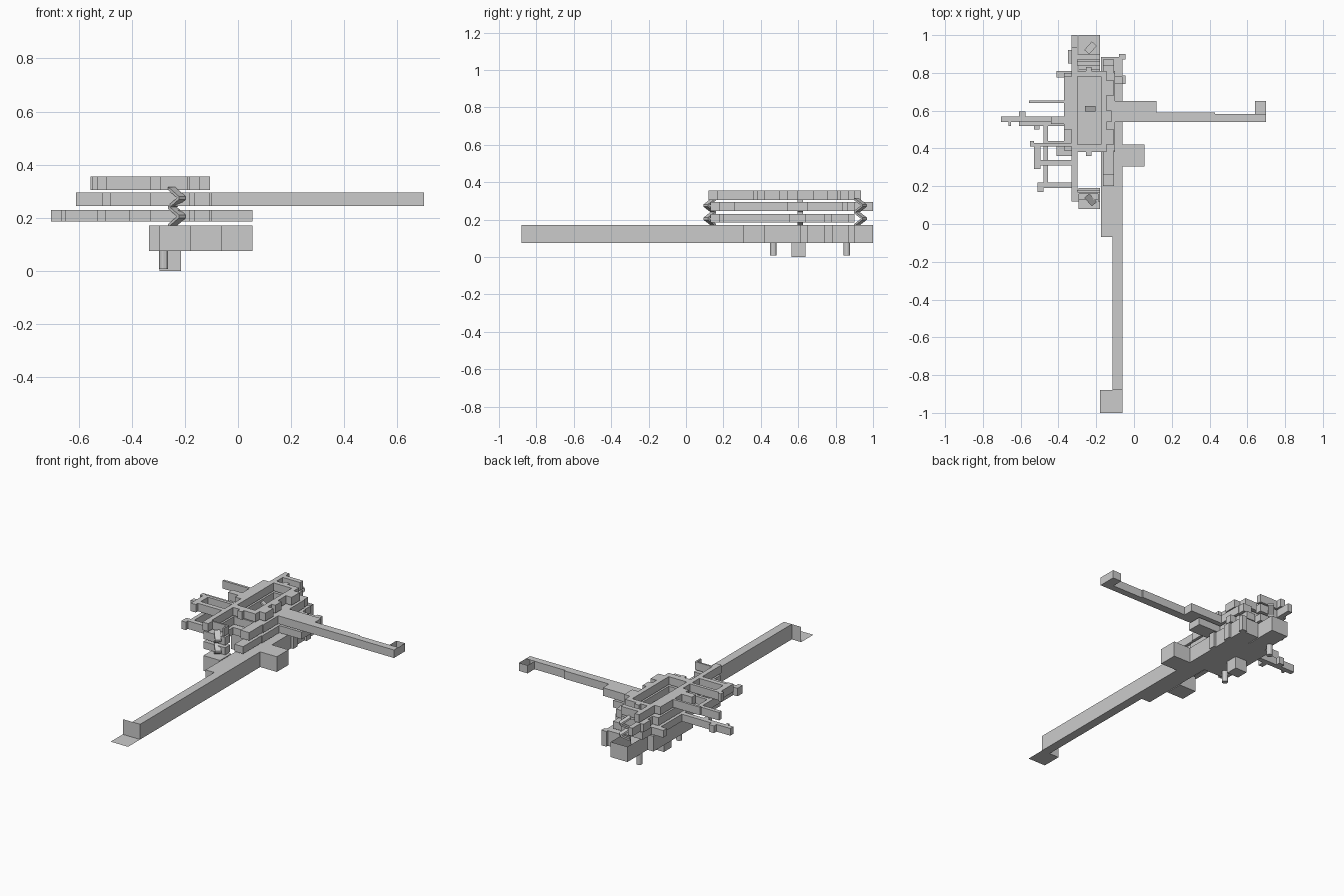
import bpy, bmesh, math
from mathutils import Vector, Matrix

if "Cube" in bpy.data.objects:
    bpy.data.objects.remove(bpy.data.objects["Cube"])


def finish(bm, name):
    me = bpy.data.meshes.new(name)
    bm.to_mesh(me)
    bm.free()
    ob = bpy.data.objects.new(name, me)
    bpy.context.collection.objects.link(ob)
    return ob


def storey(name, rects, z0, z1, holes=(), open_top=()):
    """Union of plan rectangles (x0, x1, y0, y1) raised into one shell."""
    allr = list(rects) + list(holes) + list(open_top)
    xs = sorted({v for r in allr for v in r[:2]})
    ys = sorted({v for r in allr for v in r[2:]})

    def inside(i, j, rs):
        if not (0 <= i < len(xs) - 1 and 0 <= j < len(ys) - 1):
            return False
        cx, cy = (xs[i] + xs[i + 1]) / 2, (ys[j] + ys[j + 1]) / 2
        return any(r[0] < cx < r[1] and r[2] < cy < r[3] for r in rs)

    def solid(i, j):
        return inside(i, j, rects) and not inside(i, j, holes)

    bm = bmesh.new()

    def quad(*co):
        bm.faces.new([bm.verts.new(c) for c in co])

    for i in range(len(xs) - 1):
        for j in range(len(ys) - 1):
            if not solid(i, j):
                continue
            a, b, c, d = xs[i], xs[i + 1], ys[j], ys[j + 1]
            quad((a, d, z0), (b, d, z0), (b, c, z0), (a, c, z0))
            if not inside(i, j, open_top):
                quad((a, c, z1), (b, c, z1), (b, d, z1), (a, d, z1))
            edges = [((a, c), (b, c), 0, -1), ((b, c), (b, d), 1, 0),
                     ((b, d), (a, d), 0, 1), ((a, d), (a, c), -1, 0)]
            for p, q, di, dj in edges:
                if not solid(i + di, j + dj):
                    quad((*p, z0), (*q, z0), (*q, z1), (*p, z1))
    bmesh.ops.remove_doubles(bm, verts=bm.verts, dist=1e-5)
    bmesh.ops.dissolve_limit(bm, angle_limit=0.01, verts=bm.verts, edges=bm.edges)
    return finish(bm, name)


def ramp(name, p, q, width=0.035, thick=0.012):
    """Sloping slab from p to q."""
    p, q = Vector(p), Vector(q)
    d = (q - p).normalized()
    side = d.cross(Vector((0, 0, 1))).normalized() * width / 2
    up = Vector((0, 0, thick / 2))
    bm = bmesh.new()
    rings = [[bm.verts.new(e + s * side + t * up)
              for s, t in ((-1, -1), (1, -1), (1, 1), (-1, 1))] for e in (p, q)]
    for k in range(4):
        n = (k + 1) % 4
        bm.faces.new((rings[0][k], rings[0][n], rings[1][n], rings[1][k]))
    bm.faces.new(rings[0][::-1])
    bm.faces.new(rings[1])
    bmesh.ops.recalc_face_normals(bm, faces=bm.faces)
    return finish(bm, name)


def sheet(name, pts):
    bm = bmesh.new()
    bm.faces.new([bm.verts.new(p) for p in pts])
    return finish(bm, name)


ATRIUM = [(-.30, -.175, .42, .78)]

# Lowest storey: main hall, long front passage, side room and back room
storey("ground_storey", [
    (-.335, -.06, .41, .80), (-.175, -.06, -.07, .885), (-.115, -.06, -.88, -.07),
    (-.06, .055, .305, .42), (-.295, -.18, .08, .19), (-.295, -.18, .80, 1.0),
    (-.08, -.045, .87, .90), (-.06, -.045, .61, .65), (-.06, -.045, .74, .785),
], .075, .17, open_top=[(-.295, -.18, .82, 1.0)])

# Open end of the long passage: floor and one cross wall
sheet("passage_end_floor", [(-.18, -1, .075), (-.06, -1, .075), (-.06, -.88, .075), (-.18, -.88, .075)])
sheet("passage_end_wall", [(-.18, -.88, .075), (-.115, -.88, .075), (-.115, -.88, .17), (-.18, -.88, .17)])

# Second storey with the long left wing
storey("second_storey", [
    (-.37, -.10, .38, .81), (-.33, -.30, .16, .90), (-.33, -.18, .13, .18),
    (-.30, -.18, .84, .90), (-.165, -.105, .20, .87), (-.705, -.36, .54, .57),
    (-.665, -.65, .52, .54), (-.61, -.575, .57, .595), (-.53, -.50, .50, .54),
    (-.41, -.33, .36, .42), (-.41, -.36, .775, .81), (-.10, .055, .55, .64),
    (-.105, -.06, .74, .78),
], .185, .23, ATRIUM)

# Third storey with the right arm and left branches
storey("third_storey", [
    (-.37, -.10, .39, .80), (-.33, -.30, .16, 1.0), (-.33, -.18, .13, .18),
    (-.30, -.18, .86, .90), (-.165, -.105, .26, .84), (-.10, .12, .54, .65),
    (.12, .43, .54, .59), (.43, .70, .54, .582), (.64, .70, .582, .65),
    (-.61, -.36, .52, .545), (-.48, -.455, .20, .52), (-.51, -.33, .19, .22),
    (-.51, -.48, .17, .22), (-.455, -.36, .42, .44), (-.35, -.33, .85, .92),
], .245, .295, ATRIUM, open_top=[(.64, .70, .582, .65)])

# Top storey: ring around the atrium with small left branches
storey("top_storey", [
    (-.33, -.145, .38, .81), (-.145, -.105, .42, .50), (-.145, -.12, .54, .60),
    (-.145, -.105, .68, .76), (-.37, -.33, .50, .78), (-.33, -.30, .15, .935),
    (-.33, -.18, .12, .17), (-.30, -.18, .87, .90), (-.555, -.37, .64, .655),
    (-.55, -.33, .41, .43), (-.55, -.53, .41, .44), (-.53, -.495, .29, .42),
    (-.51, -.33, .31, .34), (-.44, -.37, .53, .57), (-.255, -.225, .36, .39),
    (-.255, -.225, .80, .83),
], .305, .355, ATRIUM + [(-.29, -.19, .12, .16)])

# Zigzag ramps between storeys: front, back and middle flights
for label, y, s in (("front", .15, -1), ("back", .91, 1)):
    for n, z in enumerate((.17, .24)):
        ramp(f"{label}_ramp_lower_{n}", (-.25, y, z), (-.21, y + s * .045, z + .035))
        ramp(f"{label}_ramp_upper_{n}", (-.21, y + s * .045, z + .035), (-.25, y, z + .07))
for n, z in enumerate((.17, .24)):
    ramp(f"middle_ramp_lower_{n}", (-.26, .61, z), (-.205, .61, z + .035), .03)
    ramp(f"middle_ramp_upper_{n}", (-.205, .61, z + .035), (-.26, .61, z + .07), .03)

# Basement shaft and two round posts
storey("basement_shaft", [(-.295, -.215, .565, .64)], 0, .08)
for n, y in enumerate((.467, .86)):
    bm = bmesh.new()
    bmesh.ops.create_cone(bm, cap_ends=True, segments=12, radius1=.017, radius2=.017,
                          depth=.07, matrix=Matrix.Translation((-.28, y, .042)))
    finish(bm, f"basement_post_{n}")
